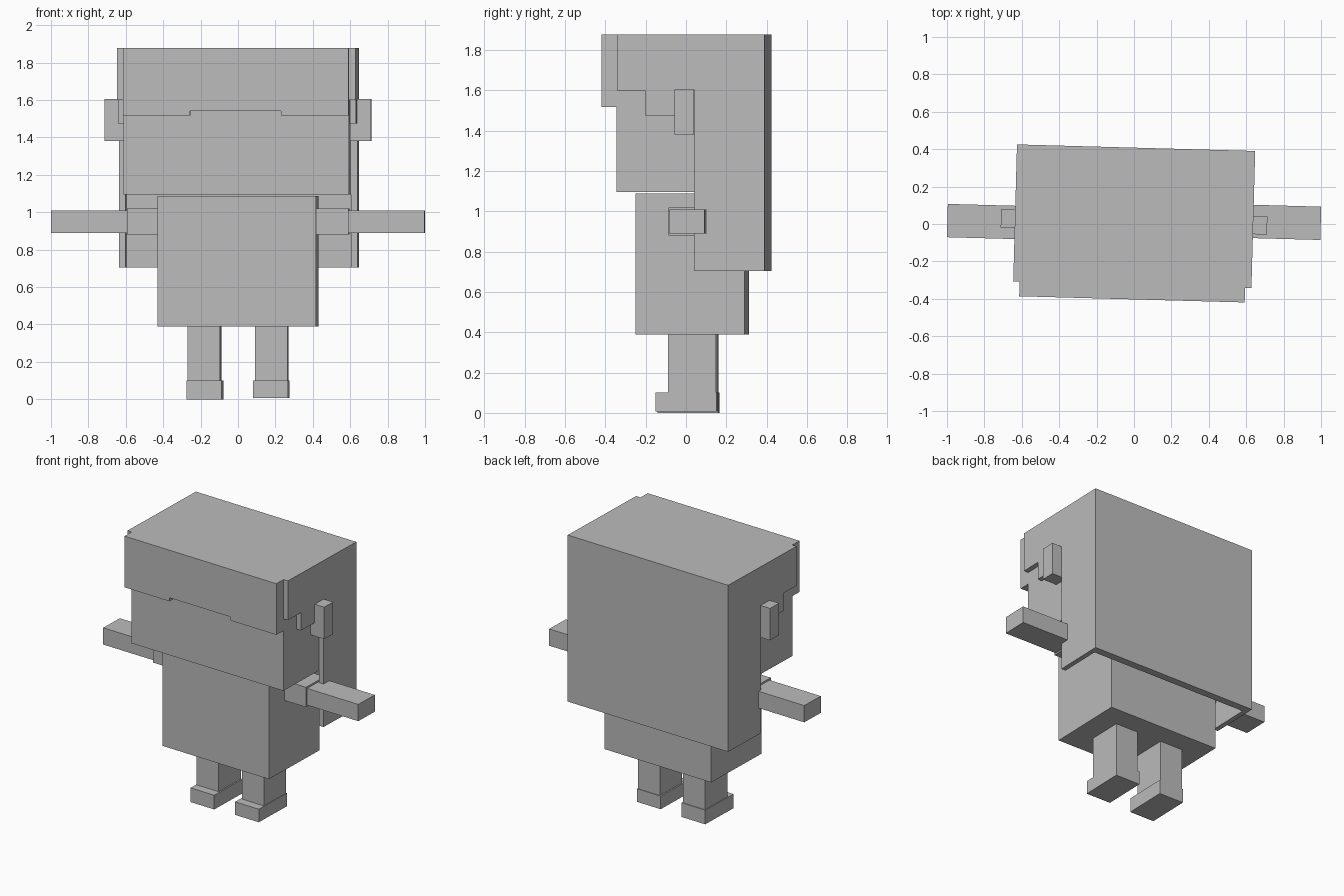
import bpy, bmesh
from math import radians
from mathutils import Matrix

cube = bpy.data.objects.get("Cube")
if cube:
    bpy.data.objects.remove(cube, do_unlink=True)

grey = bpy.data.materials.new("plain grey")
grey.use_nodes = True
grey.diffuse_color = (0.5, 0.5, 0.5, 1)
grey.node_tree.nodes["Principled BSDF"].inputs["Base Color"].default_value = (0.5, 0.5, 0.5, 1)

# The whole figure stands turned a little about the vertical
TURN = Matrix.Rotation(radians(-1.57), 4, 'Z')


def prism(name, outline, axis, lo, hi):
    """Extrude a flat outline along 'X' (outline in y, z) or 'Y' (outline in x, z)."""
    place = (lambda a, b: (lo, a, b)) if axis == 'X' else (lambda a, b: (a, lo, b))
    bm = bmesh.new()
    face = bm.faces.new([bm.verts.new(place(a, b)) for a, b in outline])
    new = bmesh.ops.extrude_face_region(bm, geom=[face])["geom"]
    move = (hi - lo, 0, 0) if axis == 'X' else (0, hi - lo, 0)
    bmesh.ops.translate(bm, vec=move, verts=[v for v in new if isinstance(v, bmesh.types.BMVert)])
    bmesh.ops.recalc_face_normals(bm, faces=bm.faces)
    bm.transform(TURN)
    mesh = bpy.data.meshes.new(name)
    bm.to_mesh(mesh)
    bm.free()
    mesh.materials.append(grey)
    obj = bpy.data.objects.new(name, mesh)
    bpy.context.collection.objects.link(obj)
    return obj


def box(name, x, y, z):
    x = sorted(x)
    return prism(name, [(x[0], z[0]), (x[1], z[0]), (x[1], z[1]), (x[0], z[1])], 'Y', *y)


# Body and head
TOP = 1.877
HEAD, HAIR = 0.603, 0.637
box("body", (-0.423, 0.423), (-0.24, 0.302), (0.39, 1.088))
box("head", (-HEAD, HEAD), (-0.328, 0.355), (1.095, TOP - 0.03))

# Hair: crown, back panel and stepped fringe
box("hair_crown", (-HEAD, HEAD), (-0.328, 0.355), (TOP - 0.03, TOP))
box("hair_back", (-HEAD, HEAD), (0.355, 0.408), (0.705, TOP))
prism("hair_fringe", [(-HEAD, TOP), (-HEAD, 1.517), (-0.245, 1.517), (-0.245, 1.542),
                      (0.24, 1.542), (0.24, 1.517), (HEAD, 1.517), (HEAD, TOP)],
      'Y', -0.403, -0.328)

# Stepped outline of the hair at each side
side = [(-0.325, TOP), (-0.325, 1.6), (-0.185, 1.6), (-0.185, 1.475),
        (0.057, 1.475), (0.057, 0.705), (0.408, 0.705), (0.408, TOP)]

for s, label, shift, sole in ((1, "left", 0.0, 0.008), (-1, "right", -0.04, 0.0)):
    prism(label + "_hair_side", side, 'X', s * HEAD, s * HAIR)
    box(label + "_ear", (s * HEAD, s * 0.712), (-0.037, 0.06), (1.38, 1.605))
    # Arms: a thicker sleeve, then the bare arm
    box(label + "_sleeve", (s * 0.423, s * 0.592), (-0.07 + shift, 0.13 + shift), (0.88, 1.02))
    box(label + "_arm", (s * 0.592, s * 0.998), (-0.058 + shift, 0.12 + shift), (0.89, 1.008))
    # Legs and shoes
    box(label + "_leg", (s * 0.093, s * 0.267), (-0.083, 0.155), (0.1, 0.39))
    box(label + "_shoe", (s * 0.083, s * 0.271), (-0.143, 0.16), (sole, 0.1))
